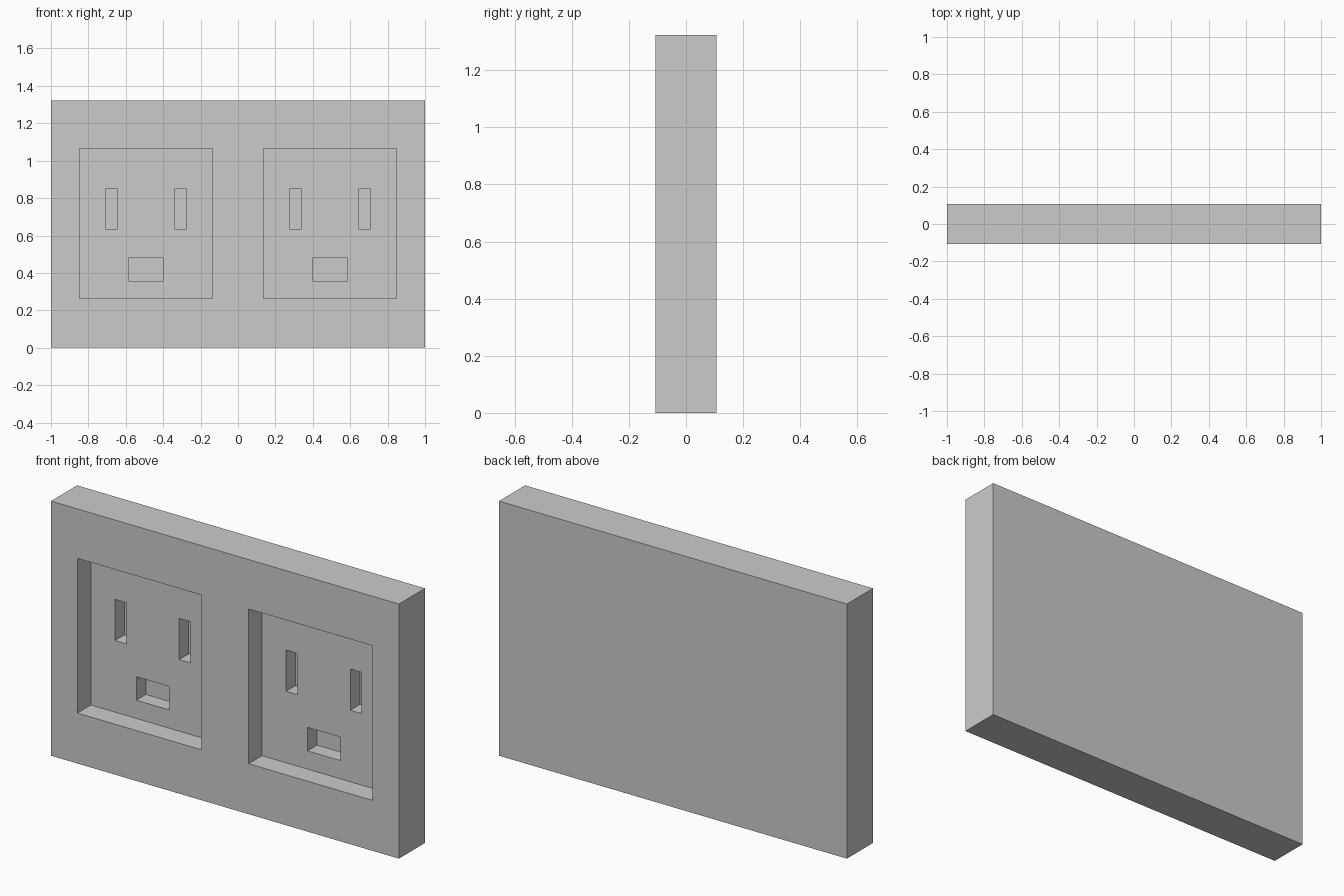
import bpy, bmesh
from mathutils import Matrix, Vector

if "Cube" in bpy.data.objects:
    bpy.data.objects.remove(bpy.data.objects["Cube"])

HALF_DEPTH = 0.107
HEIGHT = 1.323


def boxes(name, bounds):
    """One object made of separate axis-aligned boxes (x0, x1, y0, y1, z0, z1)."""
    bm = bmesh.new()
    for x0, x1, y0, y1, z0, z1 in bounds:
        centre = Vector(((x0 + x1) / 2, (y0 + y1) / 2, (z0 + z1) / 2))
        size = Matrix.Diagonal((x1 - x0, y1 - y0, z1 - z0, 1))
        bmesh.ops.create_cube(bm, size=1, matrix=Matrix.Translation(centre) @ size)
    mesh = bpy.data.meshes.new(name)
    bm.to_mesh(mesh)
    bm.free()
    obj = bpy.data.objects.new(name, mesh)
    bpy.context.collection.objects.link(obj)
    return obj


def cut(target, name, rects, depth):
    """Sink rectangles (x0, x1, z0, z1), mirrored across x, below the front face."""
    y0, y1 = -HALF_DEPTH - 0.1, -HALF_DEPTH + depth
    both = [(x0, x1, y0, y1, z0, z1) for x0, x1, z0, z1 in rects]
    both += [(-x1, -x0, y0, y1, z0, z1) for x0, x1, z0, z1 in rects]
    cutter = boxes(name, both)
    cutter.hide_render = True
    cutter.display_type = 'WIRE'
    mod = target.modifiers.new(name, 'BOOLEAN')
    mod.operation = 'DIFFERENCE'
    mod.solver = 'EXACT'
    mod.object = cutter


# Wall plate
plate = boxes("outlet_plate", [(-1, 1, -HALF_DEPTH, HALF_DEPTH, 0, HEIGHT)])

# Square socket recesses
cut(plate, "socket_recess_cutter", [(0.136, 0.848, 0.262, 1.066)], 0.11)

# Two blade slots and one ground slot in each recess floor
cut(plate, "pin_slot_cutter", [
    (0.275, 0.340, 0.634, 0.848),
    (0.644, 0.709, 0.634, 0.848),
    (0.398, 0.586, 0.357, 0.479),
], 0.188)
